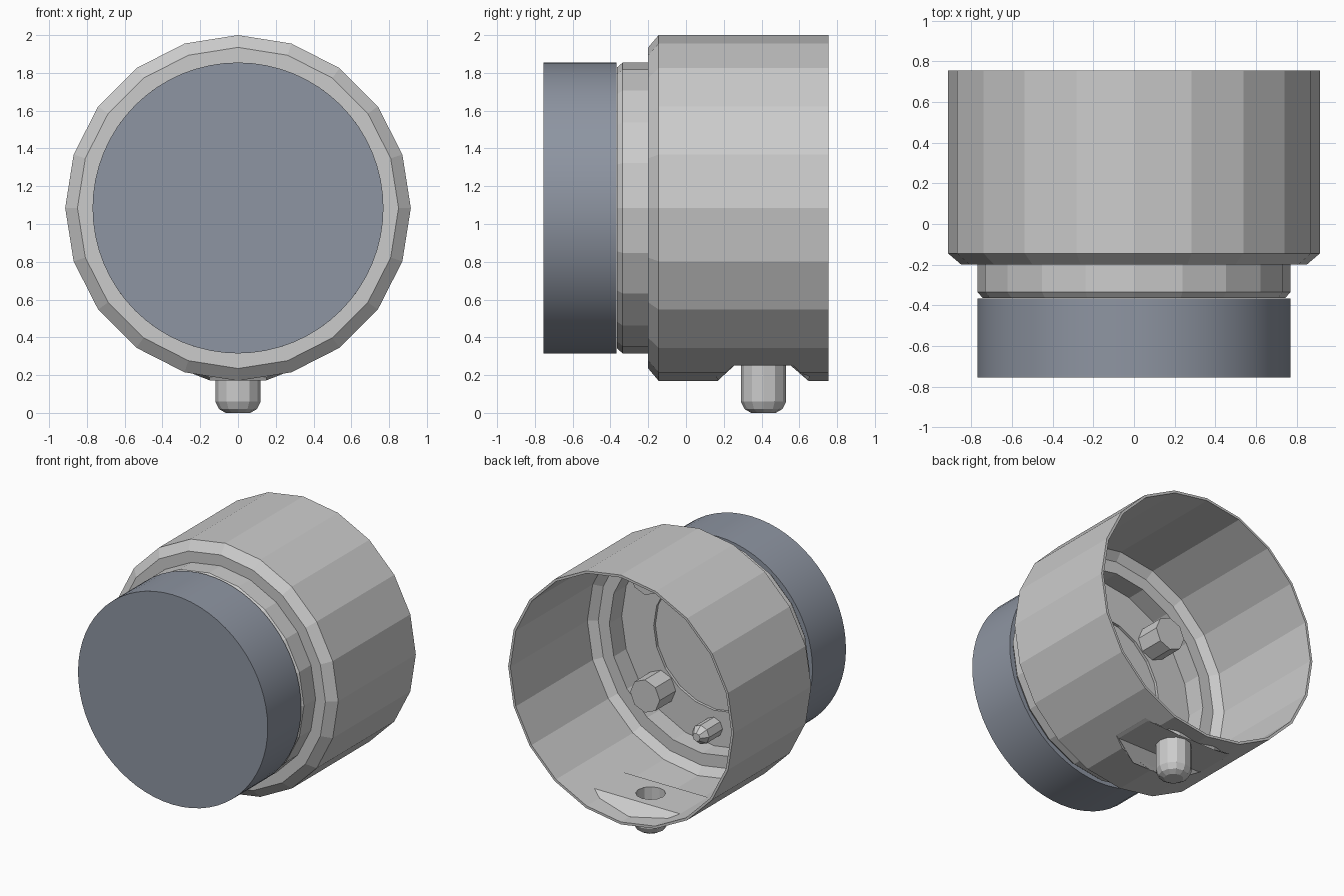
import bpy, bmesh, math

if "Cube" in bpy.data.objects:
    bpy.data.objects.remove(bpy.data.objects["Cube"])

CZ = 1.085  # height of the main axis


def finish(name, bm, smooth=False):
    bmesh.ops.remove_doubles(bm, verts=bm.verts, dist=1e-5)
    bmesh.ops.recalc_face_normals(bm, faces=bm.faces)
    me = bpy.data.meshes.new(name)
    bm.to_mesh(me)
    bm.free()
    ob = bpy.data.objects.new(name, me)
    bpy.context.collection.objects.link(ob)
    if smooth:
        bpy.context.view_layer.objects.active = ob
        ob.select_set(True)
        bpy.ops.object.shade_smooth_by_angle(angle=math.radians(35))
        ob.select_set(False)
    return ob


def lathe(name, profile, sides, place, smooth=False):
    """Spin (radius, height) points; place(a, b, h) maps to world space."""
    bm = bmesh.new()
    rings = []
    for r, h in profile:
        if r == 0:
            rings.append([bm.verts.new(place(0, 0, h))] * sides)
        else:
            rings.append([bm.verts.new(place(r * math.sin(2 * math.pi * i / sides),
                                             r * math.cos(2 * math.pi * i / sides), h))
                          for i in range(sides)])
    for p, q in zip(rings, rings[1:]):
        for i in range(sides):
            j = (i + 1) % sides
            bm.faces.new(list(dict.fromkeys((p[i], p[j], q[j], q[i]))))
    return finish(name, bm, smooth)


def prism(name, profile, width):
    """Closed (y, z) outline extruded in x; width(z) gives the half width."""
    bm = bmesh.new()
    a = [bm.verts.new((-width(z), y, z)) for y, z in profile]
    b = [bm.verts.new((width(z), y, z)) for y, z in profile]
    n = len(profile)
    for i in range(n):
        j = (i + 1) % n
        bm.faces.new((a[i], a[j], b[j], b[i]))
    bm.faces.new(a)
    bm.faces.new(b[::-1])
    return finish(name, bm)


def cut(ob, cutter):
    m = ob.modifiers.new("cut", 'BOOLEAN')
    m.operation, m.solver, m.object = 'DIFFERENCE', 'EXACT', cutter
    bpy.context.view_layer.objects.active = ob
    bpy.ops.object.modifier_apply(modifier=m.name)
    bpy.data.objects.remove(cutter)


def along_y(x=0, z=CZ):
    return lambda a, b, h: (x + a, h, z + b)


def along_z(a, b, h):
    return (a, 0.41 + b, h)


# Front cap disc
disc = lathe("front_disc", [(0, -.755), (.77, -.755), (.77, -.367), (0, -.367)], 64, along_y(), True)
mat = bpy.data.materials.new("blue_grey")
mat.diffuse_color = (.27, .30, .36, 1)
mat.use_nodes = True
mat.node_tree.nodes["Principled BSDF"].inputs["Base Color"].default_value = mat.diffuse_color
disc.data.materials.append(mat)

# Open-backed housing with stepped neck and recessed floor
housing = lathe("housing", [
    (0, -.364), (.745, -.364), (.77, -.335), (.77, -.2), (.85, -.2), (.915, -.145),
    (.915, .755), (.897, .755), (.897, -.137), (.84, -.182), (.75, -.182),
    (.75, -.325), (.49, -.325), (.49, -.345), (0, -.345)], 20, along_y())

# Notch in the underside
cut(housing, prism("notch_cutter", [(.07, .07), (.26, .26), (.56, .26), (.75, .07)], lambda z: .6))

# Pocket plate closing the notch
plate = prism("pocket_plate", [
    (.17, .172), (.255, .25), (.555, .25), (.645, .172),
    (.655, .19), (.565, .268), (.245, .268), (.16, .19)],
    lambda z: math.sqrt(.904 ** 2 - (CZ - z) ** 2) if z > .19 else .15)
cut(plate, lathe("hole_cutter", [(0, .1), (.1, .1), (.1, .4), (0, .4)], 12, along_z))

# Hollow rounded spout under the pocket
lathe("bottom_spout", [
    (0, 0), (.065, 0), (.1, .02), (.12, .06), (.12, .26), (.1, .26), (.1, .07), (0, .05)], 12, along_z)

# Four posts and one tapered pin on the inner floor
for i in range(4):
    ang = math.radians(45 + 90 * i)
    lathe("inner_post", [(0, -.335), (.12, -.335), (.12, -.14), (0, -.14)], 8,
          along_y(.61 * math.cos(ang), CZ + .61 * math.sin(ang)))
lathe("locating_pin", [(0, -.335), (.07, -.335), (.07, -.17), (.03, -.12), (0, -.12)], 8,
      along_y(0, CZ - .61))
